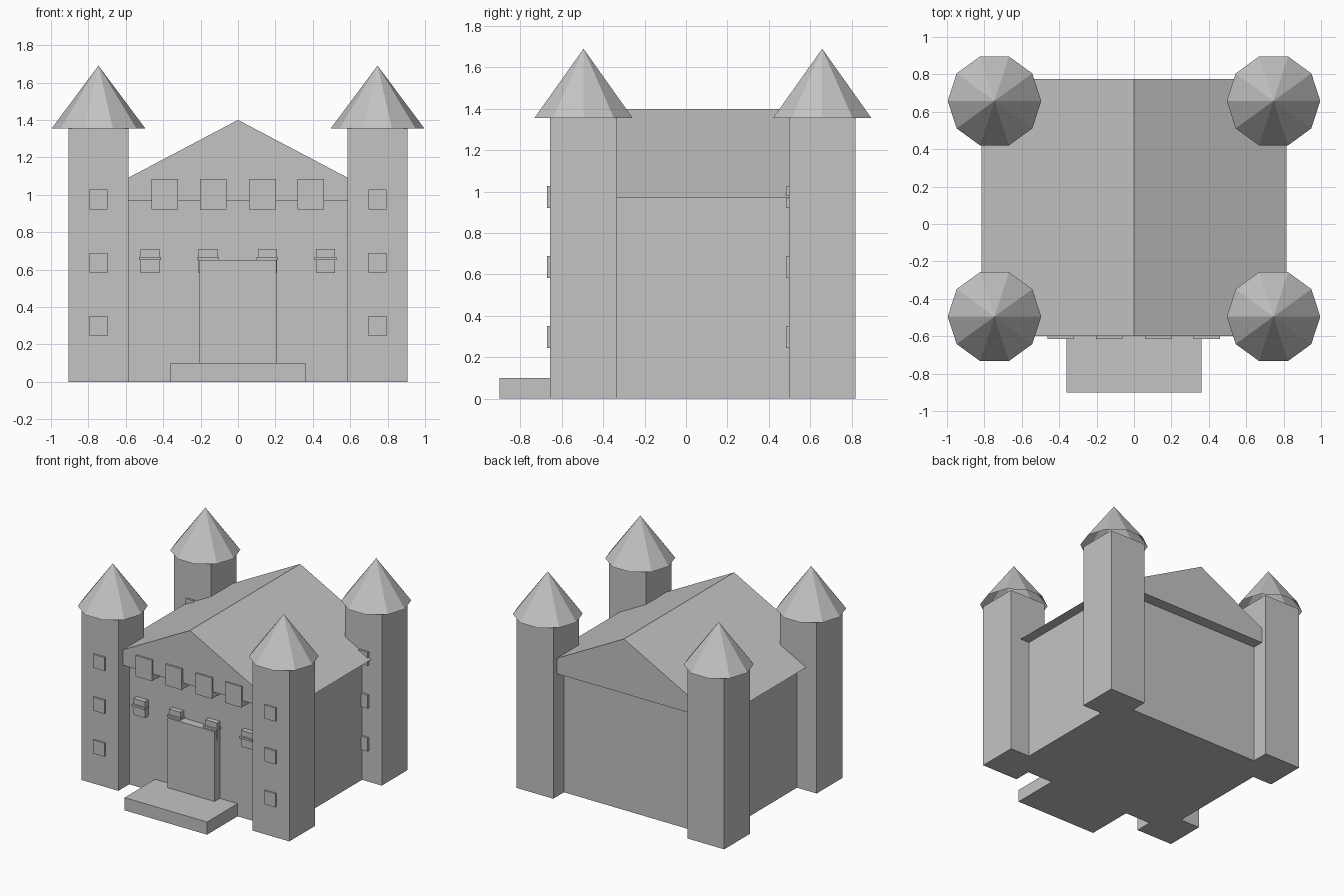
import bpy
import bmesh
from math import cos, sin, tau

cube = bpy.data.objects.get("Cube")
if cube:
    bpy.data.objects.remove(cube, do_unlink=True)

stone = bpy.data.materials.new("grey stone")
stone.use_nodes = True
GREY = (0.55, 0.55, 0.55, 1)
stone.diffuse_color = GREY
stone.node_tree.nodes["Principled BSDF"].inputs["Base Color"].default_value = GREY


def finish(name, bm):
    bmesh.ops.recalc_face_normals(bm, faces=bm.faces)
    mesh = bpy.data.meshes.new(name)
    bm.to_mesh(mesh)
    bm.free()
    mesh.materials.append(stone)
    obj = bpy.data.objects.new(name, mesh)
    bpy.context.collection.objects.link(obj)
    return obj


def box(name, x, y, z):
    """Box from (min, max) pairs."""
    bm = bmesh.new()
    bmesh.ops.create_cube(bm, size=1)
    for v in bm.verts:
        v.co = [r[0] if c < 0 else r[1] for c, r in zip(v.co, (x, y, z))]
    return finish(name, bm)


def gable_roof(name, half, y, base, top):
    """Triangular prism running front to back."""
    bm = bmesh.new()
    face = bm.faces.new([bm.verts.new((px, y[0], pz))
                         for px, pz in ((-half, base), (half, base), (0, top))])
    ext = bmesh.ops.extrude_face_region(bm, geom=[face], use_keep_orig=True)
    for v in ext["geom"]:
        if isinstance(v, bmesh.types.BMVert):
            v.co.y = y[1]
    return finish(name, bm)


def spire(name, cx, cy, radius, base, top, sides=10):
    """Ten-sided hollow cone, open below."""
    bm = bmesh.new()
    ring = [bm.verts.new((cx + radius * cos(tau * i / sides),
                          cy + radius * sin(tau * i / sides), base))
            for i in range(sides)]
    tip = bm.verts.new((cx, cy, top))
    for i in range(sides):
        bm.faces.new((ring[i], ring[(i + 1) % sides], tip))
    return finish(name, bm)


# Main hall and its overhanging roof
WALL = -0.52
box("hall", (-0.735, 0.735), (WALL, 0.685), (0, 0.97))
gable_roof("hall_roof", 0.815, (-0.6, 0.775), 0.97, 1.4)

# Corner towers, spires and tower windows
HALF = 0.161
TOWER_X = 0.746
for row, ty in (("front", -0.495), ("back", 0.658)):
    for side, tx in (("left", TOWER_X), ("right", -TOWER_X)):
        tag = f"{row}_{side}"
        box(f"{tag}_tower", (tx - HALF, tx + HALF), (ty - HALF, ty + HALF), (0, 1.355))
        spire(f"{tag}_spire", tx, ty, 0.25, 1.355, 1.69)
        face = ty - HALF
        for i, z in enumerate((0.245, 0.583, 0.921)):
            box(f"{tag}_tower_window_{i + 1}", (tx - 0.049, tx + 0.049),
                (face - 0.015, face + 0.01), (z, z + 0.106))

# Gable windows, and lower windows with a ledge bar
for i, x in enumerate((-0.392, -0.133, 0.131, 0.389)):
    box(f"gable_window_{i + 1}", (x - 0.071, x + 0.071), (-0.615, WALL + 0.01), (0.92, 1.085))
for i, x in enumerate((-0.47, -0.16, 0.157, 0.468)):
    box(f"lower_window_{i + 1}", (x - 0.051, x + 0.051), (WALL - 0.04, WALL + 0.01), (0.582, 0.71))
    box(f"window_ledge_{i + 1}", (x - 0.058, x + 0.058), (WALL - 0.055, WALL + 0.01), (0.652, 0.667))

# Door and entrance step
box("door", (-0.205, 0.205), (WALL - 0.065, WALL + 0.01), (0.1, 0.65))
box("entrance_step", (-0.36, 0.36), (-0.9, WALL + 0.01), (0, 0.1))
